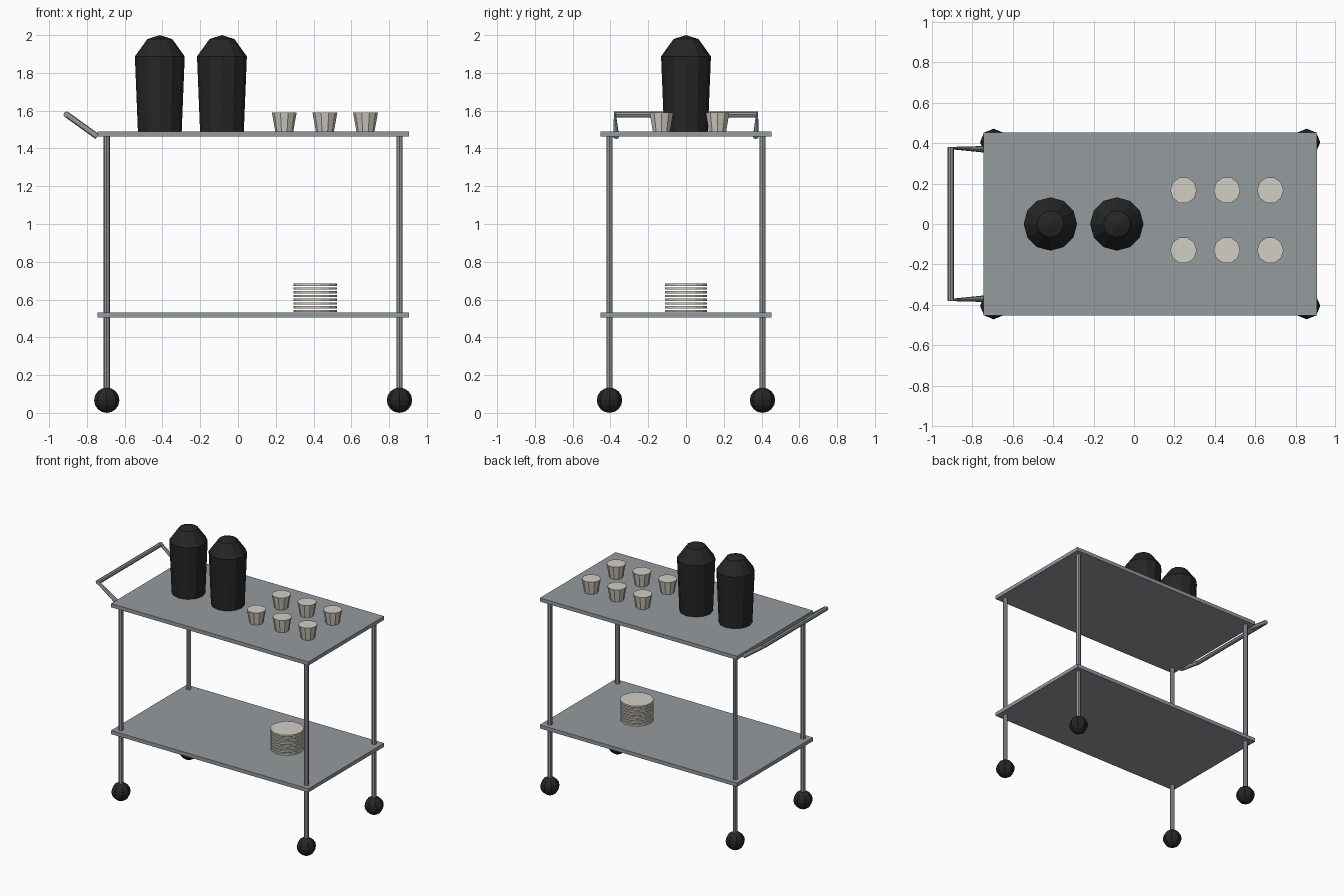
import bpy, bmesh, math
from mathutils import Vector

cube = bpy.data.objects.get("Cube")
if cube:
    bpy.data.objects.remove(cube, do_unlink=True)


def material(name, rgb, metallic=0.0):
    mat = bpy.data.materials.new(name)
    mat.use_nodes = True
    mat.diffuse_color = (*rgb, 1)
    bsdf = mat.node_tree.nodes["Principled BSDF"]
    bsdf.inputs["Base Color"].default_value = (*rgb, 1)
    bsdf.inputs["Roughness"].default_value = 0.6
    return mat


STEEL = material("grey steel", (0.30, 0.325, 0.34))
BLACK = material("black plastic", (0.019, 0.019, 0.019))
CREAM = material("cream china", (0.64, 0.62, 0.55))


def finish(name, bm, mat):
    bmesh.ops.recalc_face_normals(bm, faces=bm.faces)
    mesh = bpy.data.meshes.new(name)
    bm.to_mesh(mesh)
    bm.free()
    mesh.materials.append(mat)
    obj = bpy.data.objects.new(name, mesh)
    bpy.context.collection.objects.link(obj)
    return obj


def lathe(name, profile, sides, mat, location):
    """Stack rings of (radius, height); a zero radius closes to a point."""
    bm = bmesh.new()
    rings = []
    for r, z in profile:
        if r == 0:
            rings.append([bm.verts.new((0, 0, z))])
            continue
        angles = [math.tau * i / sides for i in range(sides)]
        rings.append([bm.verts.new((r * math.cos(a), r * math.sin(a), z)) for a in angles])
    for low, high in zip(rings, rings[1:]):
        for i in range(sides):
            j = (i + 1) % sides
            if len(high) == 1:
                bm.faces.new((low[i], low[j], high[0]))
            else:
                bm.faces.new((low[i], low[j], high[j], high[i]))
    for ring in (rings[0], rings[-1]):
        if len(ring) > 1:
            bm.faces.new(ring)
    obj = finish(name, bm, mat)
    obj.location = location
    return obj


def rod(name, start, end, r_start, r_end, flat=1.0, sides=8):
    """Rod between two points; flat squeezes the far end sideways."""
    start, end = Vector(start), Vector(end)
    axis = (end - start).normalized()
    side = Vector((0, 1, 0)) if abs(axis.y) < 0.9 else Vector((1, 0, 0))
    up = axis.cross(side).normalized()
    bm = bmesh.new()
    rings = []
    for centre, r, squeeze in ((start, r_start, 1.0), (end, r_end, flat)):
        ring = []
        for i in range(sides):
            a = math.tau * i / sides
            ring.append(bm.verts.new(centre + side * r * squeeze * math.cos(a) + up * r * math.sin(a)))
        rings.append(ring)
        bm.faces.new(ring)
    for i in range(sides):
        j = (i + 1) % sides
        bm.faces.new((rings[0][i], rings[0][j], rings[1][j], rings[1][i]))
    return finish(name, bm, STEEL)


# Shelves
for name, z in (("lower_shelf", 0.518), ("top_shelf", 1.477)):
    bm = bmesh.new()
    bmesh.ops.create_cube(bm, size=1)
    bmesh.ops.scale(bm, vec=(1.65, 0.905, 0.028), verts=bm.verts)
    finish(name, bm, STEEL).location = (0.08, 0, z)

# Legs with ball casters
for x, end in ((-0.695, "right"), (0.855, "left")):
    for y, face in ((-0.405, "front"), (0.405, "back")):
        rod(f"{face}_{end}_leg", (x, y, 0.12), (x, y, 1.491), 0.017, 0.017)
        bm = bmesh.new()
        bmesh.ops.create_uvsphere(bm, u_segments=8, v_segments=8, radius=0.067)
        finish(f"{face}_{end}_caster", bm, BLACK).location = (x, y, 0.067)

# Push handle: two tapering arms and a crossbar
for s, face in ((-1, "front"), (1, "back")):
    rod(f"{face}_handle_arm", (-0.745, s * 0.37, 1.463), (-0.908, s * 0.376, 1.58),
        0.016, 0.016, flat=0.35)
rod("handle_crossbar", (-0.908, -0.38, 1.579), (-0.908, 0.38, 1.579), 0.016, 0.016)

# Insulated urns with sloping lids
for i, x in enumerate((-0.414, -0.085)):
    lathe(f"urn_{i + 1}", [(0.116, 0), (0.132, 0.396), (0.066, 0.488), (0, 0.509)],
          12, BLACK, (x, 0, 1.491))

# Cups in two rows
for row, y in enumerate((-0.13, 0.167)):
    for col in range(3):
        lathe(f"cup_{row * 3 + col + 1}", [(0.048, 0), (0.066, 0.1)],
              10, CREAM, (0.245 + 0.215 * col, y, 1.491))

# Stack of plates
for i in range(8):
    lathe(f"plate_{i + 1}", [(0.115, 0), (0.115, 0.012)], 14, CREAM,
          (0.41, 0, 0.533 + 0.02 * i))
